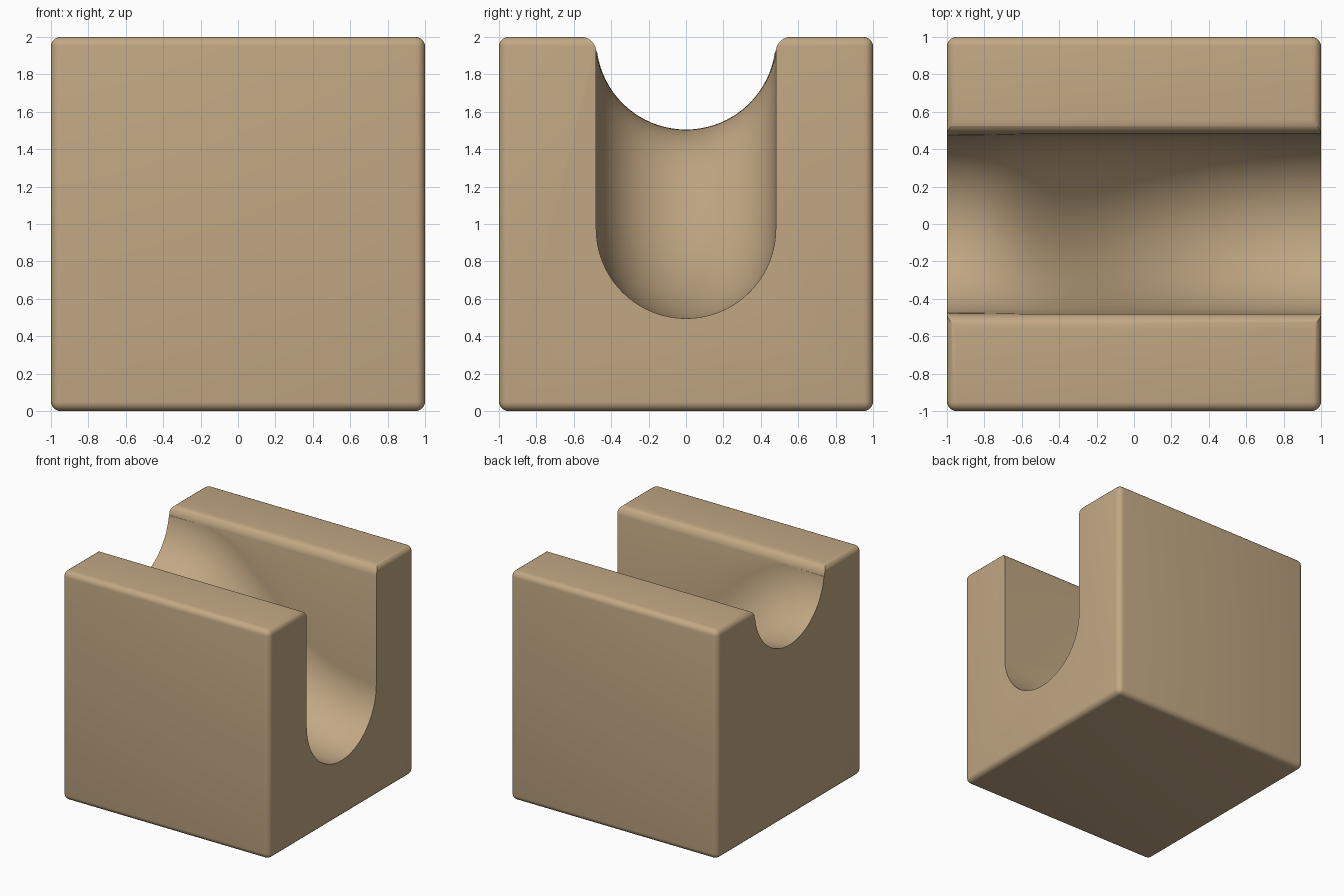
import bpy, bmesh, math

if "Cube" in bpy.data.objects:
    bpy.data.objects.remove(bpy.data.objects["Cube"])

R = 0.48          # groove radius
Z0, Z1 = 1.985, 0.975   # groove centre height at the high and low ends
FIL = 0.08        # rounding of the groove's top edges

wood = bpy.data.materials.new("tan wood")
wood.diffuse_color = (0.54, 0.39, 0.23, 1)
wood.use_nodes = True
wood.node_tree.nodes["Principled BSDF"].inputs["Base Color"].default_value = wood.diffuse_color


def loft(name, rings):
    """Closed solid through a list of equal-length rings."""
    bm = bmesh.new()
    vs = [[bm.verts.new(p) for p in ring] for ring in rings]
    n = len(vs[0])
    for a, b in zip(vs, vs[1:]):
        for i in range(n):
            j = (i + 1) % n
            bm.faces.new((a[i], a[j], b[j], b[i]))
    bm.faces.new(vs[0])
    bm.faces.new(vs[-1])
    bmesh.ops.recalc_face_normals(bm, faces=bm.faces)
    me = bpy.data.meshes.new(name)
    bm.to_mesh(me)
    bm.free()
    me.materials.append(wood)
    ob = bpy.data.objects.new(name, me)
    bpy.context.collection.objects.link(ob)
    return ob


# Block with softened edges
bpy.ops.mesh.primitive_cube_add(size=2, location=(0, 0, 1))
block = bpy.context.object
block.name = "ramp_block"
block.data.materials.append(wood)
bev = block.modifiers.new("soft edges", "BEVEL")
bev.width = 0.05
bev.segments = 5

# S-curved ramp path: level at both ends, steep in the middle
path = [(-1.2, Z0, 0.0)]
for k in range(49):
    t = k / 48
    s = 3 * t * t - 2 * t ** 3
    x = -(1 - t) ** 3 + t ** 3
    dx = 3 * ((1 - t) ** 2 + t * t)
    dz = (Z1 - Z0) * 6 * t * (1 - t)
    path.append((x, Z0 + (Z1 - Z0) * s, math.atan2(dz, dx)))
path.append((1.2, Z1, 0.0))

# Round-bottomed groove, open to the top
rings = []
for x, z, a in path:
    ring = [(x, -R, 2.3)]
    for i in range(41):
        b = math.pi * (i / 40 - 0.5)
        d = R * math.cos(b)
        ring.append((x + d * math.sin(a), R * math.sin(b), z - d * math.cos(a)))
    ring.append((x, R, 2.3))
    rings.append(ring)
groove = loft("groove_cutter", rings)

# Rounded lips along the top of the groove
half = [(R + FIL - FIL * math.cos(b), 2 - FIL + FIL * math.sin(b))
        for b in (math.pi / 2 * i / 10 for i in range(11))]
half.append((R + FIL, 2.2))
half[0] = (R - 0.002, 2 - FIL)
profile = half + [(-y, z) for y, z in reversed(half)]
lips = loft("lip_cutter", [[(x, y, z) for y, z in profile] for x in (-1.25, 1.25)])

for cutter in (groove, lips):
    m = block.modifiers.new(cutter.name, "BOOLEAN")
    m.object = cutter
    m.operation = "DIFFERENCE"
    m.solver = "EXACT"
    cutter.hide_render = True

# Apply the cuts, then smooth
bpy.context.view_layer.objects.active = block
block.select_set(True)
for m in list(block.modifiers):
    bpy.ops.object.modifier_apply(modifier=m.name)
for cutter in (groove, lips):
    bpy.data.objects.remove(cutter)
bpy.ops.object.shade_smooth_by_angle(angle=math.radians(35))
